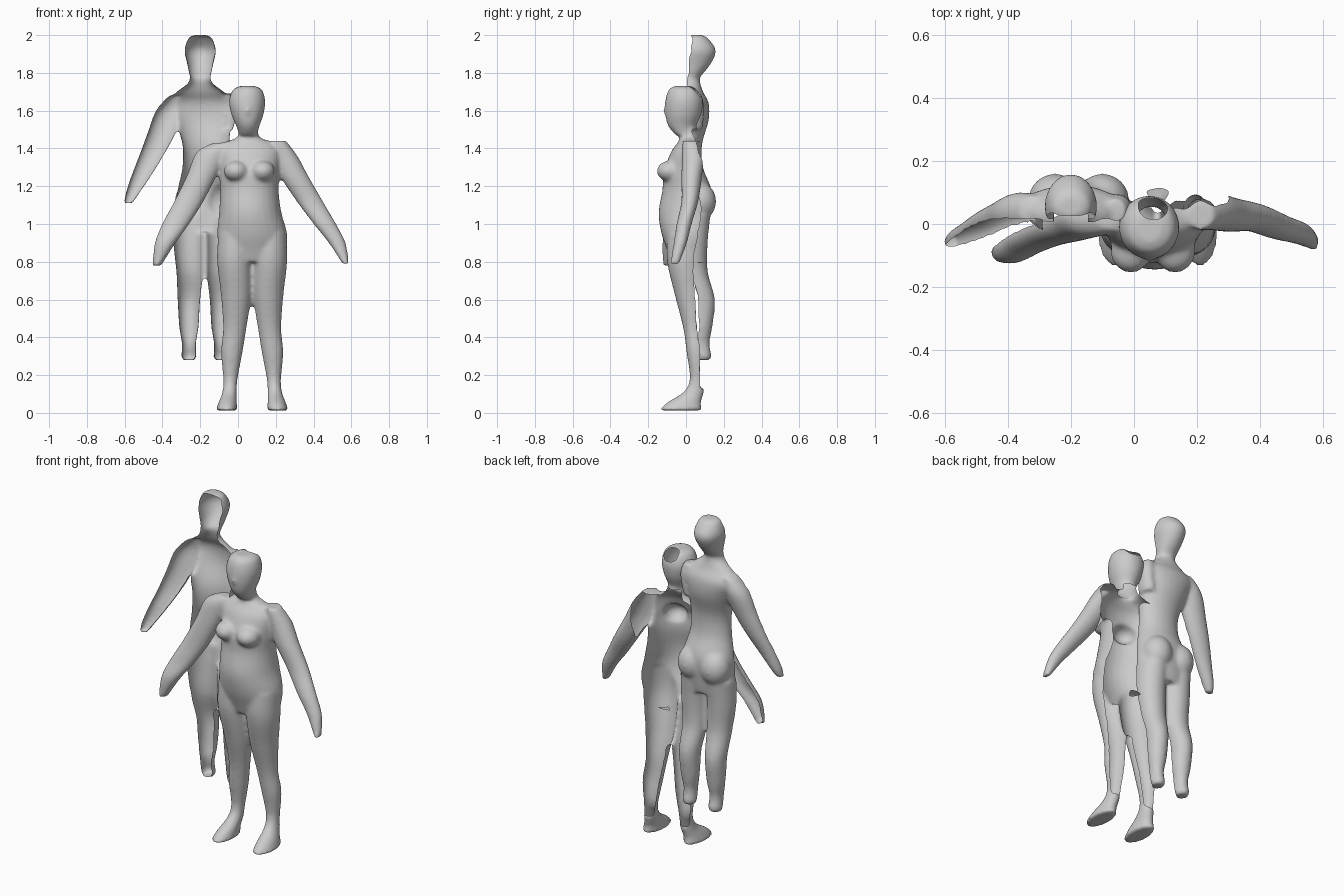
import bpy, bmesh
from mathutils import Vector, Matrix
from math import sin, cos, tau

SEG, SUB = 28, 6


def tube(bm, pts):
    """Closed smooth loft through horizontal ellipses (x, y, z, rx, ry)."""
    p = [pts[0]] + pts + [pts[-1]]
    rows = []
    for i in range(1, len(p) - 2):
        for k in range(SUB):
            t = k / SUB
            rows.append([0.5 * (2*b + (c-a)*t + (2*a-5*b+4*c-d)*t*t + (3*b-a-3*c+d)*t**3)
                         for a, b, c, d in zip(*p[i-1:i+3])])
    rows.append(pts[-1])
    rings = [[bm.verts.new((x + rx*cos(j*tau/SEG), y + ry*sin(j*tau/SEG), z))
              for j in range(SEG)] for x, y, z, rx, ry in rows]
    faces = [bm.faces.new(rings[0]), bm.faces.new(rings[-1][::-1])]
    for a, b in zip(rings, rings[1:]):
        for j in range(SEG):
            n = (j + 1) % SEG
            faces.append(bm.faces.new((a[n], a[j], b[j], b[n])))
    bmesh.ops.recalc_face_normals(bm, faces=faces)


def ball(bm, loc, size):
    m = Matrix.Translation(loc) @ Matrix.Diagonal((*size, 1))
    bmesh.ops.create_uvsphere(bm, u_segments=20, v_segments=12, radius=1, matrix=m)


def scan_shell(name, tubes, balls, keep):
    """Fuse the volumes, then keep only the side the scan saw."""
    bm = bmesh.new()
    for t in tubes:
        tube(bm, t)
    for loc, size in balls:
        ball(bm, loc, size)
    me = bpy.data.meshes.new(name)
    bm.to_mesh(me)
    bm.free()
    ob = bpy.data.objects.new(name, me)
    bpy.context.collection.objects.link(ob)
    r = ob.modifiers.new("fuse", 'REMESH')
    r.mode, r.voxel_size = 'VOXEL', 0.01
    s = ob.modifiers.new("soften", 'SMOOTH')
    s.factor, s.iterations = 0.5, 8
    dg = bpy.context.evaluated_depsgraph_get()
    fused = bpy.data.meshes.new_from_object(ob.evaluated_get(dg))
    ob.modifiers.clear()
    ob.data = fused
    bm = bmesh.new()
    bm.from_mesh(fused)
    bm.normal_update()
    gone = [f for f in bm.faces if not keep(f.calc_center_median(), f.normal)]
    bmesh.ops.delete(bm, geom=gone, context='FACES')
    # even out the open rim
    for _ in range(6):
        new = {}
        for v in bm.verts:
            nb = [e.other_vert(v).co for e in v.link_edges if e.is_boundary]
            if len(nb) == 2:
                new[v] = (v.co * 2 + nb[0] + nb[1]) / 4
        for v, co in new.items():
            v.co = co
    for f in bm.faces:
        f.smooth = True
    bm.to_mesh(fused)
    bm.free()
    return ob


# ---- front figure: front half shell, nearly closed head ----
def front_leg(s):
    X = lambda d: 0.075 + s * d
    return [(X(.09), .00, .95, .09, .10), (X(.093), .00, .80, .092, .10),
            (X(.085), .02, .62, .08, .078), (X(.092), .04, .45, .062, .055),
            (X(.108), .055, .32, .057, .052), (X(.115), .06, .18, .038, .04),
            (X(.12), .04, .11, .038, .055), (X(.13), -.01, .055, .048, .09),
            (X(.135), -.03, .012, .058, .115)]


front_torso = [(.055, .0, 1.52, .05, .05), (.055, .02, 1.46, .06, .055),
               (.055, .02, 1.43, .13, .065), (.06, .02, 1.38, .165, .10),
               (.06, .02, 1.27, .16, .14), (.06, .02, 1.18, .155, .145),
               (.065, .02, 1.06, .165, .165), (.075, .02, .95, .185, .15),
               (.08, .02, .86, .175, .12), (.08, .02, .80, .14, .10)]
front_head = [(.05, -.01, 1.73, .04, .05), (.05, -.01, 1.71, .078, .082),
              (.048, -.01, 1.65, .096, .10), (.05, -.015, 1.58, .085, .095),
              (.052, -.02, 1.52, .062, .075), (.055, -.01, 1.47, .048, .045)]
front_arm_left = [(-.06, .02, 1.43, .07, .04), (-.13, .02, 1.38, .09, .06),
                  (-.19, .0, 1.26, .08, .055), (-.26, -.02, 1.12, .078, .05),
                  (-.33, -.05, 1.0, .072, .045), (-.385, -.08, .90, .055, .045),
                  (-.43, -.09, .78, .024, .03)]
front_arm_right = [(.21, .03, 1.44, .045, .05), (.25, .04, 1.36, .065, .06),
                   (.30, .03, 1.25, .075, .055), (.38, .02, 1.12, .07, .045),
                   (.46, -.01, 1.0, .06, .04), (.525, -.03, .90, .045, .035),
                   (.57, -.06, .79, .018, .025)]


def keep_front(c, n):
    if c.z > 1.5:                                   # head with a hole in the crown
        return (c - Vector((.06, .06, 1.715))).length > .05
    if c.x > .30 and c.z > .75 or c.z < .13:        # closed arm and feet
        return True
    return n.y < .35


scan_shell("front_figure_shell",
           [front_torso, front_head, front_arm_left, front_arm_right,
            front_leg(-1), front_leg(1)],
           [((-.01, -.085, 1.28), (.065, .07, .055)),
            ((.13, -.085, 1.28), (.065, .07, .055)),
            ((.05, -.10, 1.60), (.014, .02, .03))], keep_front)


# ---- rear figure: back half shell ----
def rear_leg(s):
    X = lambda d: -.175 + s * d
    return [(X(.08), .03, 1.05, .085, .10), (X(.085), .03, .90, .082, .085),
            (X(.08), .045, .75, .072, .07), (X(.085), .085, .60, .06, .068),
            (X(.085), .085, .46, .052, .055), (X(.085), .08, .37, .038, .045),
            (X(.085), .09, .30, .04, .045), (X(.085), .09, .28, .032, .035)]


rear_torso = [(-.2, .02, 1.80, .055, .05), (-.2, .02, 1.75, .062, .055),
              (-.2, .03, 1.70, .125, .06), (-.2, .03, 1.64, .18, .09),
              (-.185, .02, 1.55, .15, .10), (-.17, .0, 1.42, .125, .085),
              (-.17, .0, 1.30, .125, .09), (-.17, .02, 1.18, .15, .115),
              (-.172, .03, 1.06, .165, .10), (-.175, .03, .96, .155, .085)]
rear_head = [(-.2, .055, 2.0, .035, .03), (-.2, .055, 1.985, .062, .06),
             (-.2, .055, 1.92, .083, .103), (-.2, .045, 1.85, .07, .088),
             (-.2, .025, 1.78, .055, .052)]
rear_arm = [(-.32, .04, 1.68, .045, .05), (-.36, .035, 1.60, .075, .065),
            (-.405, .02, 1.48, .075, .055), (-.46, .0, 1.36, .065, .045),
            (-.515, -.03, 1.25, .052, .04), (-.56, -.05, 1.16, .036, .035),
            (-.58, -.06, 1.11, .022, .025)]
shoulder_stub = [(-.06, .04, 1.69, .035, .04), (-.05, .04, 1.62, .045, .055),
                 (-.065, .03, 1.5, .04, .06)]

scan_shell("rear_figure_shell",
           [rear_torso, rear_head, rear_arm, shoulder_stub, rear_leg(-1), rear_leg(1)],
           [((-.25, .075, 1.12), (.085, .085, .10)),
            ((-.10, .075, 1.12), (.085, .085, .10))],
           lambda c, n: n.y > -.25)
